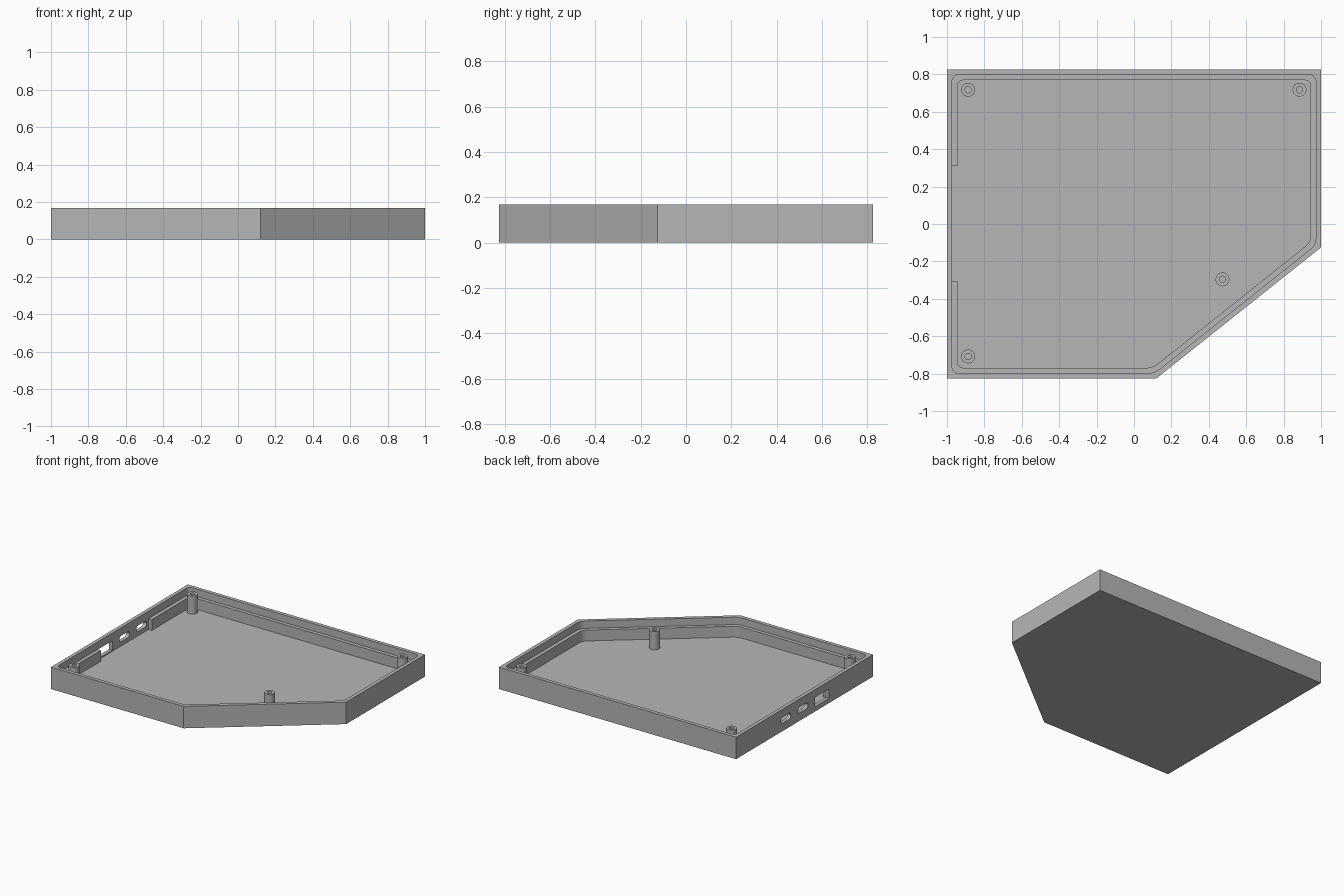
import bpy
import bmesh
from math import tau
from mathutils import Vector, Matrix

if "Cube" in bpy.data.objects:
    bpy.data.objects.remove(bpy.data.objects["Cube"])

HEIGHT, FLOOR, LEDGE, WALL = 0.167, 0.028, 0.111, 0.028
OUTLINE = [Vector(p) for p in
           ((-1, -0.825), (0.12, -0.825), (1, -0.125), (1, 0.825), (-1, 0.825))]

grey = bpy.data.materials.new("plain grey")
grey.use_nodes = True
colour = (0.47, 0.47, 0.47, 1)
grey.diffuse_color = colour
grey.node_tree.nodes["Principled BSDF"].inputs["Base Color"].default_value = colour


def finish(bm, name):
    bmesh.ops.recalc_face_normals(bm, faces=bm.faces)
    mesh = bpy.data.meshes.new(name)
    bm.to_mesh(mesh)
    bm.free()
    mesh.materials.append(grey)
    obj = bpy.data.objects.new(name, mesh)
    bpy.context.collection.objects.link(obj)
    return obj


def activate(obj):
    bpy.ops.object.select_all(action='DESELECT')
    obj.select_set(True)
    bpy.context.view_layer.objects.active = obj


def inset(points, d):
    """Move every side of a counter-clockwise outline inward by d."""
    result = []
    for i, p in enumerate(points):
        a = (p - points[i - 1]).normalized()
        b = (points[(i + 1) % len(points)] - p).normalized()
        n1, n2 = Vector((-a.y, a.x)), Vector((-b.y, b.x))
        result.append(p + (n1 + n2) * d / (1 + n1.dot(n2)))
    return result


def prism(name, points, z0, z1, radius=0):
    """Upright prism, with rounded vertical edges if a radius is given."""
    bm = bmesh.new()
    face = bm.faces.new([bm.verts.new((p.x, p.y, z0)) for p in points])
    top = bmesh.ops.extrude_face_region(bm, geom=[face])["geom"]
    bmesh.ops.translate(bm, vec=(0, 0, z1 - z0),
                        verts=[v for v in top if isinstance(v, bmesh.types.BMVert)])
    if radius:
        uprights = [e for e in bm.edges
                    if abs(e.verts[0].co.z - e.verts[1].co.z) > 0.001]
        bmesh.ops.bevel(bm, geom=uprights, offset=radius, segments=5,
                        profile=0.5, affect='EDGES')
    return finish(bm, name)


def box(name, x0, x1, y0, y1, z0, z1, radius=0):
    """Box along x, with its four lengthwise edges rounded if asked."""
    bm = bmesh.new()
    bmesh.ops.create_cube(bm, size=1)
    centre = Vector((x0 + x1, y0 + y1, z0 + z1)) / 2
    bm.transform(Matrix.Translation(centre)
                 @ Matrix.Diagonal((x1 - x0, y1 - y0, z1 - z0, 1)))
    if radius:
        lengthwise = [e for e in bm.edges
                      if abs(e.verts[0].co.x - e.verts[1].co.x) > 0.001]
        bmesh.ops.bevel(bm, geom=lengthwise, offset=radius, segments=5,
                        profile=0.5, affect='EDGES')
    return finish(bm, name)


def cut(body, cutter):
    cutter.hide_render = True
    activate(body)
    mod = body.modifiers.new("cut", 'BOOLEAN')
    mod.operation = 'DIFFERENCE'
    mod.solver = 'EXACT'
    mod.object = cutter
    bpy.ops.object.modifier_apply(modifier=mod.name)
    bpy.data.objects.remove(cutter)


# Tray shell: solid block, lower pocket, wider upper recess leaving a ledge
tray = prism("tray_shell", OUTLINE, 0, HEIGHT)
cut(tray, prism("pocket", inset(OUTLINE, 2 * WALL), FLOOR, HEIGHT + 0.1, 0.03))
cut(tray, prism("rim_recess", inset(OUTLINE, WALL), LEDGE, HEIGHT + 0.1, 0.03))

# Break in the ledge behind the ports
cut(tray, box("ledge_gap", -1 + WALL, -0.9, -0.305, 0.31, FLOOR, HEIGHT + 0.05))

# Two rounded slots and one rectangular port through the side wall
for y in (0.225, 0.02):
    cut(tray, box("slot", -1.1, -0.95, y - 0.06, y + 0.06, 0.06, 0.106, 0.0225))
cut(tray, box("large_port", -1.1, -0.95, -0.295, -0.125, 0.036, 0.108))
activate(tray)
bpy.ops.object.shade_smooth_by_angle(angle=0.5)

# Hollow screw posts standing on the floor
R_OUT, R_HOLE = 0.037, 0.017
POSTS = {"back_right_post": (-0.887, 0.718), "back_left_post": (0.885, 0.718),
         "front_right_post": (-0.887, -0.708), "front_left_post": (0.473, -0.296)}
for name, (x, y) in POSTS.items():
    bm = bmesh.new()
    profile = [(R_OUT, FLOOR), (R_OUT, HEIGHT), (R_HOLE, HEIGHT), (R_HOLE, FLOOR)]
    ring = [bm.verts.new((r, 0, z)) for r, z in profile]
    edges = [bm.edges.new(pair) for pair in zip(ring, ring[1:] + ring[:1])]
    bmesh.ops.spin(bm, geom=ring + edges, cent=(0, 0, 0), axis=(0, 0, 1),
                   angle=tau, steps=32, use_merge=True)
    bmesh.ops.remove_doubles(bm, verts=bm.verts, dist=0.0001)
    post = finish(bm, name)
    post.location = (x, y, 0)
    activate(post)
    bpy.ops.object.shade_smooth_by_angle(angle=0.5)
